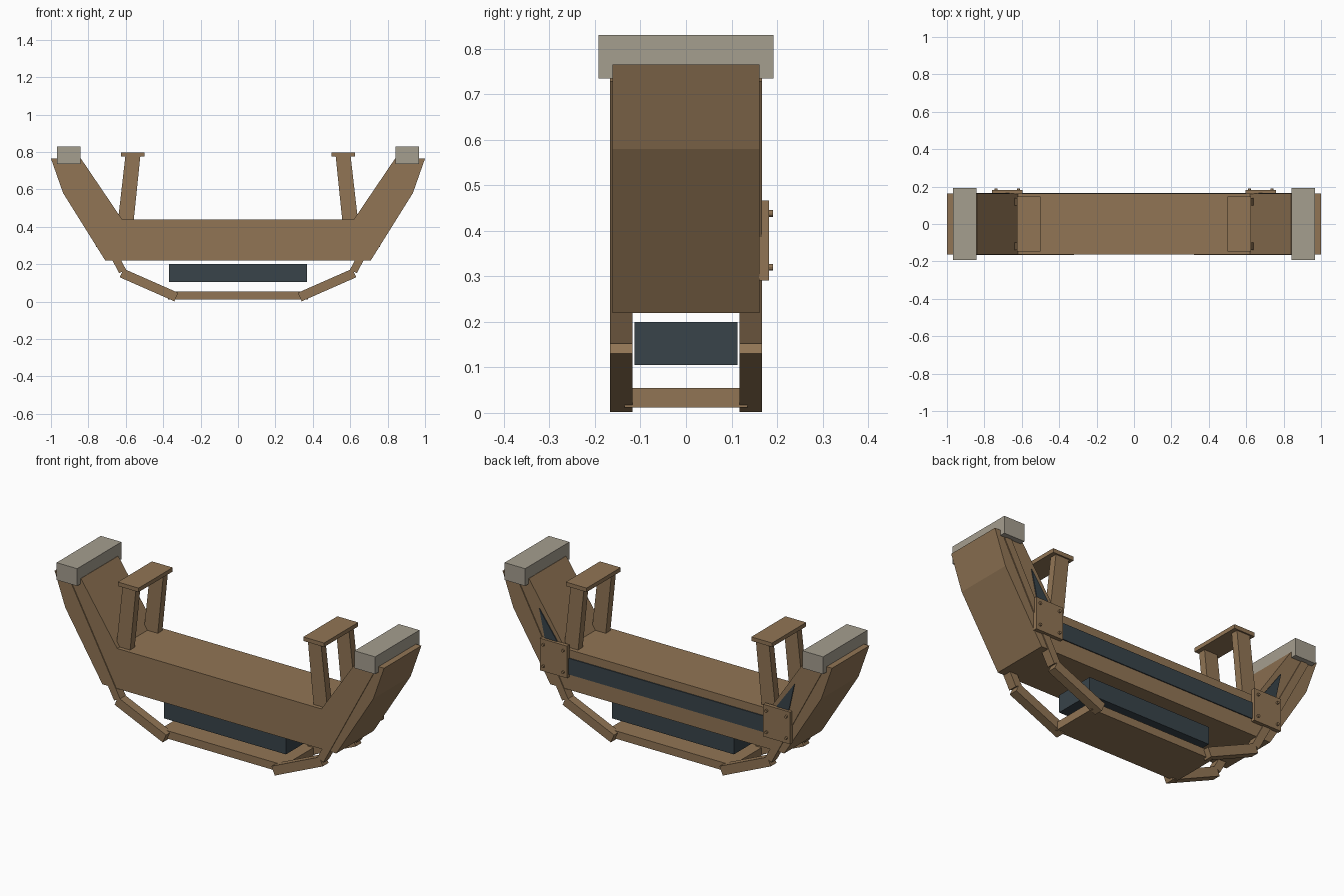
import bpy
import math
from mathutils import Vector

cube = bpy.data.objects.get("Cube")
if cube:
    bpy.data.objects.remove(cube, do_unlink=True)


def material(name, rgb):
    m = bpy.data.materials.new(name)
    m.use_nodes = True
    m.diffuse_color = (*rgb, 1)
    m.node_tree.nodes["Principled BSDF"].inputs["Base Color"].default_value = (*rgb, 1)
    return m


wood = material("brown wood", (0.283, 0.178, 0.090))
stone = material("warm grey", (0.376, 0.342, 0.275))
slate = material("dark slate blue", (0.040, 0.056, 0.068))


def prism(name, outline, y0, y1, mat):
    """Extrude an (x, z) outline from y0 to y1."""
    if sum(a[0] * b[1] - b[0] * a[1] for a, b in zip(outline, outline[1:] + outline[:1])) < 0:
        outline = outline[::-1]
    n = len(outline)
    verts = [(x, y, z) for y in (y0, y1) for x, z in outline]
    faces = [list(range(n)), list(range(2 * n - 1, n - 1, -1))]
    faces += [[i, i + n, (i + 1) % n + n, (i + 1) % n] for i in range(n)]
    mesh = bpy.data.meshes.new(name)
    mesh.from_pydata(verts, [], faces)
    mesh.materials.append(mat)
    ob = bpy.data.objects.new(name, mesh)
    bpy.context.collection.objects.link(ob)
    return ob


def box(name, x0, x1, y0, y1, z0, z1, mat):
    return prism(name, [(x0, z0), (x1, z0), (x1, z1), (x0, z1)], y0, y1, mat)


def bar(name, start, end, width, y0, y1, s):
    """Straight bar between two (x, z) points, mirrored by s."""
    a, b = Vector(start), Vector(end)
    d = (b - a).normalized() * width / 2
    side = Vector((-d.y, d.x))
    pts = [a + side, a - side, b - side, b + side]
    prism(name, [(s * p.x, p.y) for p in pts], y0, y1, wood)


# U-shaped main body
half = [(0.71, 0.22), (0.935, 0.58), (1.0, 0.765), (0.84, 0.765), (0.62, 0.44)]
prism("main_body", half + [(-x, z) for x, z in reversed(half)], -0.162, 0.162, wood)

# Lower board, hanging box and rear inlay strip
box("lower_board", -0.375, 0.375, -0.135, 0.135, 0.012, 0.055, wood)
box("hanging_box", -0.37, 0.37, -0.113, 0.113, 0.105, 0.20, slate)
box("rear_inlay", -0.62, 0.62, 0.16, 0.167, 0.306, 0.395, slate)

for s, side in ((1, "left"), (-1, "right")):
    # End block
    xs = sorted((s * 0.842, s * 0.967))
    box(f"{side}_end_block", *xs, -0.192, 0.192, 0.735, 0.83, stone)

    # Struts along the arms and braces below
    for y0, y1, where in ((-0.167, -0.118, "front"), (0.118, 0.167, "rear")):
        bar(f"{side}_{where}_strut", (0.925, 0.738), (0.617, 0.162), 0.041, y0, y1, s)
        bar(f"{side}_{where}_brace", (0.622, 0.153), (0.33, 0.0245), 0.05, y0, y1, s)

    # Handle: two leaning posts and a cap
    post = [(0.642, 0.43), (0.558, 0.43), (0.522, 0.78), (0.602, 0.78)]
    for y0, y1, where in ((-0.14, -0.10, "front"), (0.10, 0.14, "rear")):
        prism(f"{side}_{where}_handle_post", [(s * x, z) for x, z in post], y0, y1, wood)
    xs = sorted((s * 0.50, s * 0.626))
    box(f"{side}_handle_cap", *xs, -0.148, 0.148, 0.776, 0.798, wood)

    # Rear pointed inlay
    tri = [(0.645, 0.44), (0.735, 0.44), (0.775, 0.62)]
    prism(f"{side}_pointed_inlay", [(s * x, z) for x, z in tri], 0.16, 0.167, slate)

    # Rear joint plate with four bolts
    xs = sorted((s * 0.595, s * 0.76))
    box(f"{side}_joint_plate", *xs, 0.16, 0.182, 0.291, 0.467, wood)
    for dx in (-0.06, 0.06):
        for dz in (-0.059, 0.059):
            bpy.ops.mesh.primitive_cylinder_add(
                vertices=12, radius=0.0075, depth=0.02,
                location=(s * (0.6775 + dx), 0.181, 0.379 + dz),
                rotation=(math.pi / 2, 0, 0))
            bolt = bpy.context.object
            bolt.name = f"{side}_plate_bolt"
            bolt.data.materials.append(wood)
